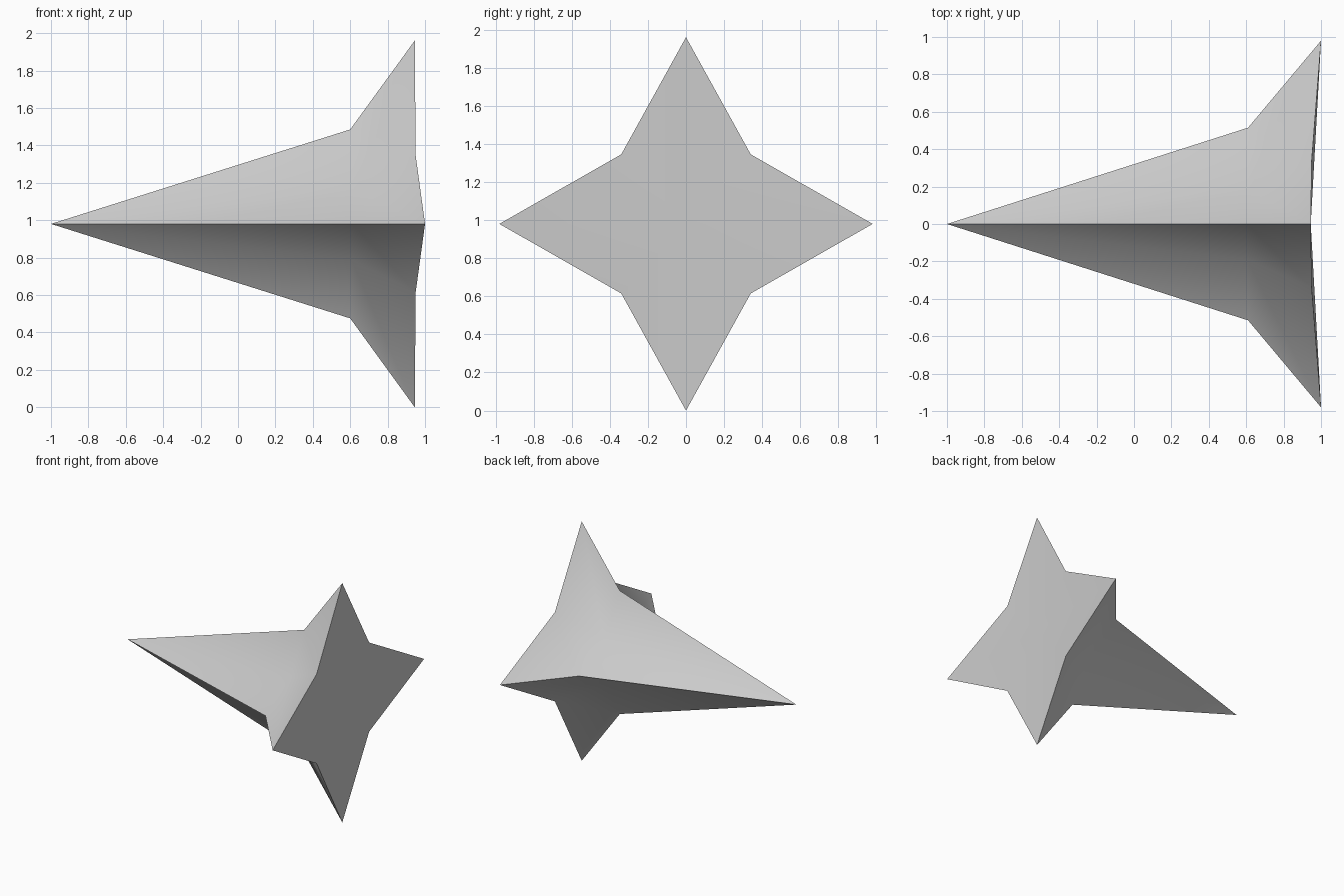
import bpy, bmesh, math

cube = bpy.data.objects.get("Cube")
if cube:
    bpy.data.objects.remove(cube, do_unlink=True)

MID_Z = 0.98

# Plain grey material
grey = bpy.data.materials.new("light_grey")
grey.use_nodes = True
colour = (0.6, 0.6, 0.6, 1.0)
grey.diffuse_color = colour
grey.node_tree.nodes["Principled BSDF"].inputs["Base Color"].default_value = colour

bm = bmesh.new()


def star_ring(side, upright, valley):
    """Eight points round the x axis; each argument is (x, radius) or (x, y, z)."""
    ring = []
    for i in range(8):
        c, s = (round(f(i * math.pi / 4), 3) for f in (math.cos, math.sin))
        if i % 2:
            x, y, z = valley[0], math.copysign(valley[1], c), math.copysign(valley[2], s)
        else:
            x, r = side if i % 4 == 0 else upright
            y, z = c * r, s * r
        ring.append(bm.verts.new((x, y, MID_Z + z)))
    return ring


# Long pointed nose, waist ring and flared star tail
nose = bm.verts.new((-1, 0, MID_Z))
waist = star_ring((0.61, 0.515), (0.6, 0.505), (0.605, 0.19, 0.19))
tail = star_ring((1.0, 0.98), (0.945, 0.98), (0.95, 0.34, 0.365))
hub = bm.verts.new((0.945, 0, MID_Z))

for i in range(8):
    j = (i + 1) % 8
    bm.faces.new((nose, waist[j], waist[i]))
    bm.faces.new((waist[i], waist[j], tail[j], tail[i]))
    bm.faces.new((hub, tail[i], tail[j]))
bmesh.ops.recalc_face_normals(bm, faces=bm.faces[:])

mesh = bpy.data.meshes.new("star_dart")
bm.to_mesh(mesh)
bm.free()
mesh.materials.append(grey)
dart = bpy.data.objects.new("star_dart", mesh)
bpy.context.collection.objects.link(dart)

# Smooth flanks with crisp ridges
bpy.ops.object.select_all(action="DESELECT")
dart.select_set(True)
bpy.context.view_layer.objects.active = dart
bpy.ops.object.shade_smooth_by_angle(angle=math.radians(50))
